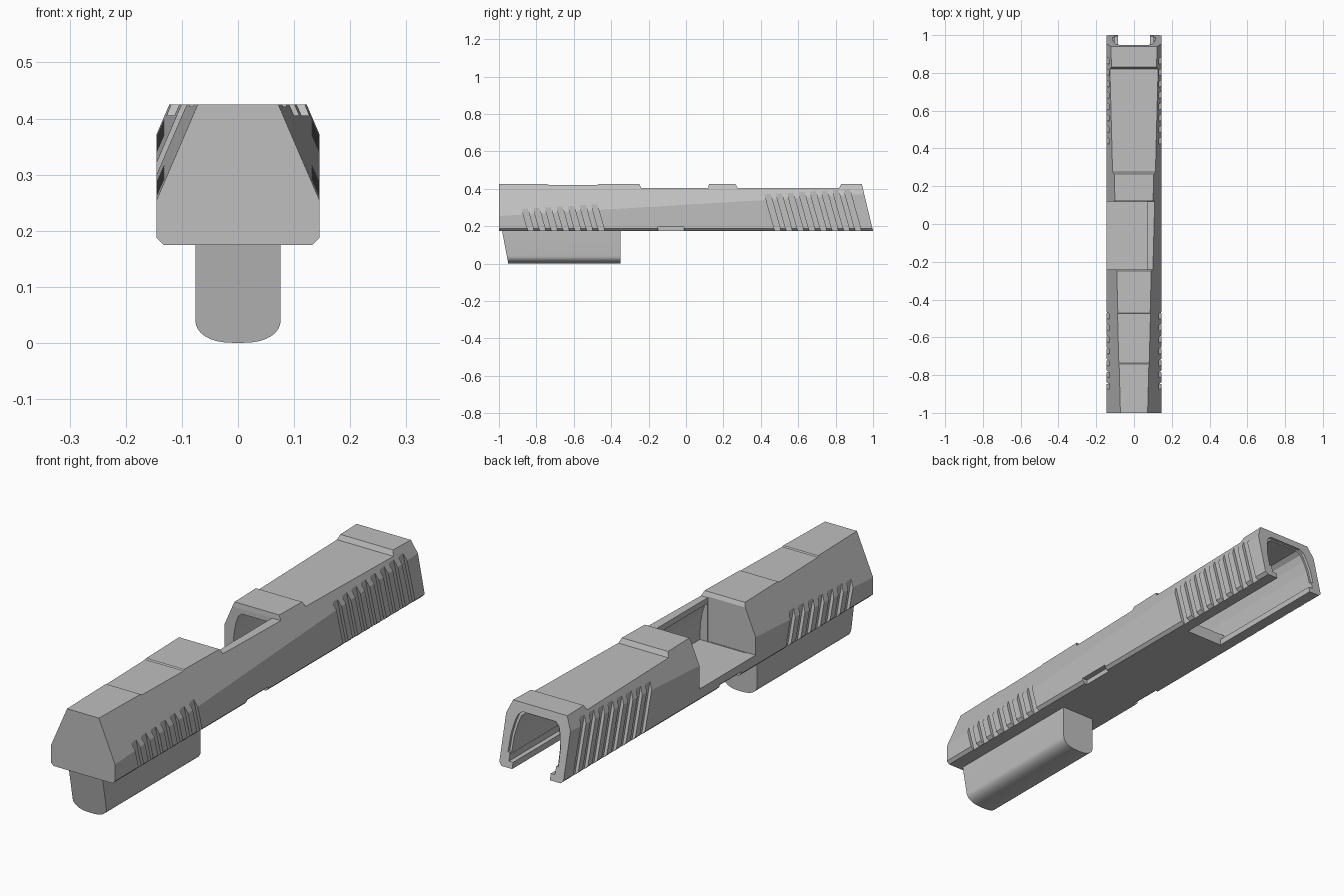
import bpy, bmesh
from math import sin, cos, pi

if "Cube" in bpy.data.objects:
    bpy.data.objects.remove(bpy.data.objects["Cube"])

grey = bpy.data.materials.new("light_grey")
grey.use_nodes = True
COLOUR = (0.52, 0.52, 0.52, 1)
grey.diffuse_color = COLOUR
grey.node_tree.nodes["Principled BSDF"].inputs["Base Color"].default_value = COLOUR

HALF, LOW, HIGH = 0.145, 0.175, 0.425


def loft(name, rings):
    """Skin a closed solid through matching rings of points."""
    bm = bmesh.new()
    rows = [[bm.verts.new(p) for p in ring] for ring in rings]
    n = len(rows[0])
    for a, b in zip(rows, rows[1:]):
        for i in range(n):
            j = (i + 1) % n
            bm.faces.new((a[i], a[j], b[j], b[i]))
    bm.faces.new(rows[0][::-1])
    bm.faces.new(rows[-1])
    bmesh.ops.recalc_face_normals(bm, faces=bm.faces)
    mesh = bpy.data.meshes.new(name)
    bm.to_mesh(mesh)
    bm.free()
    mesh.materials.append(grey)
    ob = bpy.data.objects.new(name, mesh)
    bpy.context.collection.objects.link(ob)
    return ob


def mirrored(half):
    """Complete a half profile of (x, z) points about x = 0."""
    return half + [(-x, z) for x, z in reversed(half)]


def prism(name, profile, y0, y1, lean=0.0):
    """Extrude an x-z profile along y; lean tilts the front end."""
    return loft(name, [[(x, y0 + lean * (HIGH - z), z) for x, z in profile],
                       [(x, y1, z) for x, z in profile]])


def box(name, x0, x1, y0, y1, z0, z1, lean=0.0):
    ring = lambda x: [(x, y0 - lean * (z0 - LOW), z0), (x, y1 - lean * (z0 - LOW), z0),
                      (x, y1 - lean * (z1 - LOW), z1), (x, y0 - lean * (z1 - LOW), z1)]
    return loft(name, [ring(x0), ring(x1)])


def cut(target, cutter):
    cutter.hide_render = True
    mod = target.modifiers.new("cut", "BOOLEAN")
    mod.operation, mod.solver, mod.object = "DIFFERENCE", "EXACT", cutter
    bpy.context.view_layer.objects.active = target
    bpy.ops.object.modifier_apply(modifier=mod.name)
    bpy.data.objects.remove(cutter)


# Main body: six-sided tapering section with stepped top and raked rear
def section(y, top, rake=0.0):
    at = lambda z: y + rake * (HIGH - z)
    shoulder = 0.255 + 0.06 * (y + rake * 0.06 + 1)
    x_top = HALF - (top - shoulder) * 0.43
    half = [(HALF - 0.012, LOW), (HALF, LOW + 0.012), (HALF, shoulder), (x_top, top)]
    return [(x, at(z), z) for x, z in mirrored(half)]


STEP = 0.405
stations = [(-1, HIGH), (-0.74, HIGH), (-0.735, 0.421), (-0.475, 0.421), (-0.47, HIGH),
            (-0.25, HIGH), (-0.24, STEP), (0.12, STEP), (0.122, HIGH), (0.265, HIGH),
            (0.275, STEP), (0.82, STEP), (0.83, HIGH)]
body = loft("body", [section(y, z) for y, z in stations] + [section(0.94, HIGH, 0.24)])

# Inner channel, open at the rear and along the rear underside
arch = [(0.105, 0.225), (0.103, 0.29), (0.094, 0.34), (0.084, 0.37), (0.066, 0.385)]
cut(body, prism("channel", mirrored(arch), -0.24, 1.2))
cut(body, box("underside_slot", -0.085, 0.085, 0.44, 1.2, 0.1, 0.24))
cut(body, box("rail_groove", -0.104, 0.104, 0.44, 1.2, 0.2, 0.24))
rim = [(x + 0.009, z + 0.007) for x, z in arch]
cut(body, prism("rear_rim", mirrored(rim), 0.928, 1.2, 0.24))

# Side and top opening
cut(body, box("port", -0.3, 0.07, -0.242, 0.12, 0.227, 0.6))

# Slanted grooves and small bottom notches on both sides
for side in (1, -1):
    inner, outer = side * 0.132, side * 0.3
    for start, count, step in ((-0.845, 7, 0.063), (0.475, 8, 0.0615)):
        for i in range(count):
            y = start + i * step
            cut(body, box("groove", inner, outer, y, y + 0.032, 0.1, 0.5, 0.28))
    cut(body, box("notch", side * 0.122, outer, -0.15, -0.01, 0.1, 0.195))

# Lower block with rounded underside and raked front
R, DROP = 0.076, 0.04
curve = [(R * cos(t * pi / 16) ** 0.75, DROP - DROP * sin(t * pi / 16)) for t in range(8)]
half = [(R, LOW + 0.01)] + curve
outline = half + [(0, 0)] + [(-x, z) for x, z in reversed(half)]
lower_block = loft("lower_block", [[(x, -0.95 - 0.19 * z, z) for x, z in outline],
                                   [(x, -0.35, z) for x, z in outline]])
bpy.ops.object.select_all(action="DESELECT")
lower_block.select_set(True)
bpy.context.view_layer.objects.active = lower_block
bpy.ops.object.shade_smooth_by_angle()
